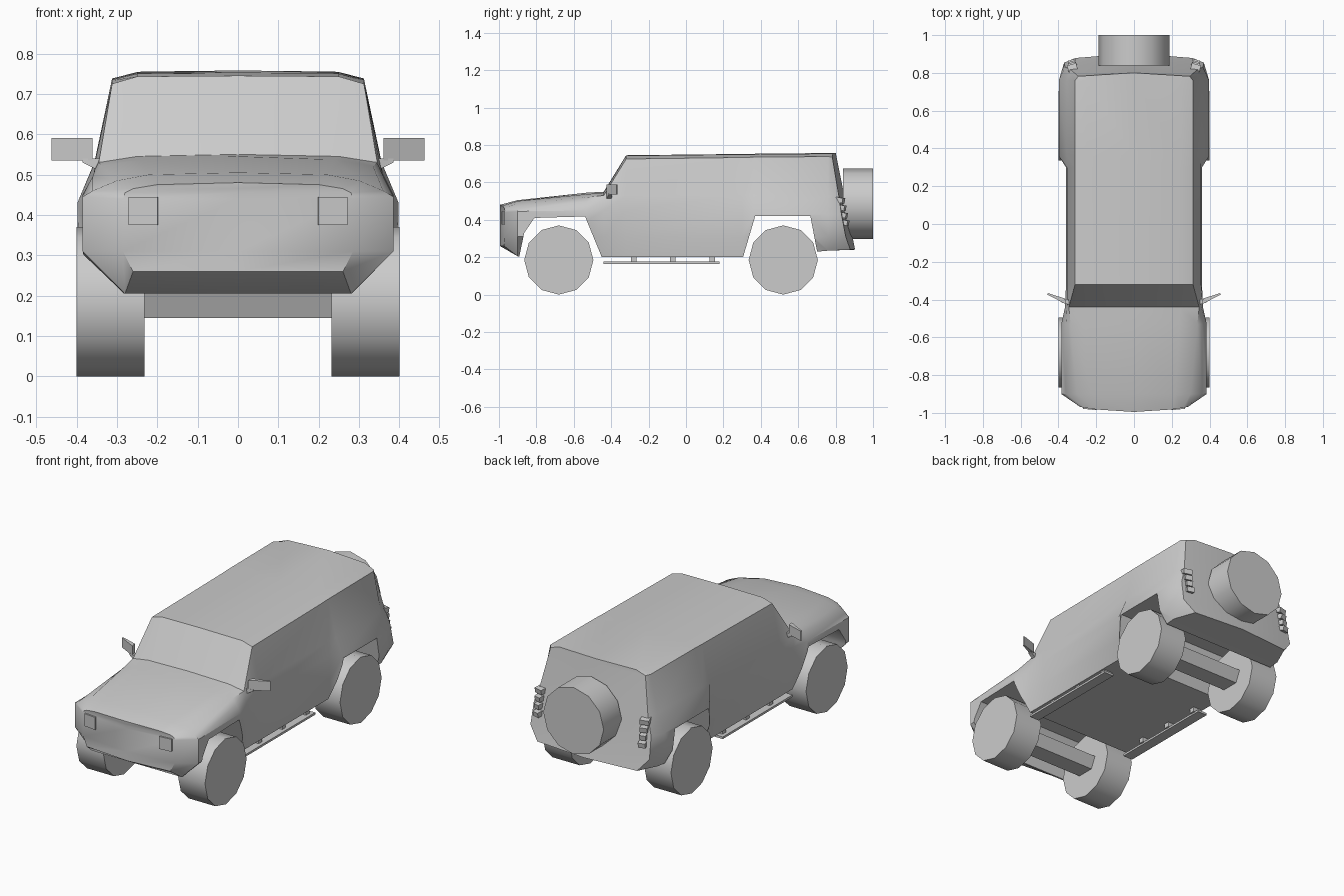
import bpy, bmesh
from math import radians

if "Cube" in bpy.data.objects:
    bpy.data.objects.remove(bpy.data.objects["Cube"])


def finish(name, bm, angle=35):
    bmesh.ops.remove_doubles(bm, verts=bm.verts, dist=1e-4)
    bmesh.ops.recalc_face_normals(bm, faces=bm.faces)
    me = bpy.data.meshes.new(name)
    bm.to_mesh(me)
    bm.free()
    ob = bpy.data.objects.new(name, me)
    bpy.context.collection.objects.link(ob)
    smooth(ob, angle)
    return ob


def smooth(ob, angle=35):
    bpy.ops.object.select_all(action='DESELECT')
    ob.select_set(True)
    bpy.context.view_layer.objects.active = ob
    bpy.ops.object.shade_smooth_by_angle(angle=radians(angle))


def loft(name, rings):
    """Skin closed rings of equal length."""
    bm = bmesh.new()
    rows = [[bm.verts.new(p) for p in r] for r in rings]
    n = len(rows[0])
    for a, b in zip(rows, rows[1:]):
        for i in range(n):
            j = (i + 1) % n
            bm.faces.new((a[i], a[j], b[j], b[i]))
    return bm


def prism(name, pts, lo, hi, axis):
    """Extrude a 2D outline along x (pts are y,z) or z (pts are x,y)."""
    put = (lambda p, t: (t, p[0], p[1])) if axis == 'x' else (lambda p, t: (p[0], p[1], t))
    rings = [[put(p, t) for p in pts] for t in (lo, hi)]
    bm = loft(name, rings)
    bm.verts.ensure_lookup_table()
    n = len(pts)
    bm.faces.new(bm.verts[:n])
    bm.faces.new(bm.verts[n:])
    return finish(name, bm)


def box(name, center, size, rot=(0, 0, 0)):
    bpy.ops.mesh.primitive_cube_add(size=1, location=center, rotation=rot)
    ob = bpy.context.object
    ob.name = name
    ob.scale = size
    return ob


def cylinder(name, center, radius, depth, rot):
    bpy.ops.mesh.primitive_cylinder_add(vertices=12, radius=radius, depth=depth,
                                        location=center, rotation=rot)
    ob = bpy.context.object
    ob.name = name
    smooth(ob)
    return ob


# Body: cross-sections from nose to tail
# y, bow, lean, floor z, floor x, lower x, flare x,z, belt x,z, shoulder x,z, roof x,z, top z
stations = [
    (-.995, .05, 0, .26, .26, .285, .285, .44, .28, .455, .26, .465, .20, .475, .48),
    (-.90, 0, 0, .205, .28, .385, .385, .445, .36, .46, .30, .485, .22, .50, .505),
    (-.53, 0, 0, .20, .36, .385, .385, .45, .36, .495, .335, .52, .24, .537, .545),
    (-.44, 0, 0, .20, .345, .36, .365, .45, .355, .51, .345, .53, .25, .545, .55),
    (-.32, 0, 0, .20, .345, .36, .36, .45, .355, .53, .312, .725, .25, .743, .745),
    (.30, 0, 0, .20, .345, .36, .36, .45, .355, .53, .312, .733, .25, .75, .752),
    (.36, 0, 0, .20, .36, .398, .398, .43, .356, .53, .312, .735, .25, .75, .753),
    (.76, 0, 0, .235, .36, .398, .398, .43, .356, .53, .312, .738, .25, .754, .757),
    (.80, -.04, .2, .24, .31, .37, .365, .43, .335, .53, .295, .735, .24, .755, .758),
]


def ring(st, flat=False):
    y, bow, lean, zb, x1, x2, x3, z3, x4, z4, x5, z5, x6, z6, zt = st
    half = [(0, zb), (x1, zb), (x2, .31), (x3, z3), (x4, z4), (x5, z5), (x6, z6), (0, zt)]
    full = half + [(-x, z) for x, z in half[-2:0:-1]]
    return [(0 if flat else x,
             y + (0 if flat else bow * (x / .39) ** 2) + lean * (.76 - z), z) for x, z in full]


rings = [ring(stations[0], True)] + [ring(s) for s in stations] + [ring(stations[-1], True)]
body = finish("body", loft("body", rings))

# Wheel arches cut through the body
arches = {
    "front_arch_cutter": [(-.90, .05), (-.89, .21), (-.865, .33), (-.81, .41),
                          (-.54, .418), (-.45, .20), (-.43, .05)],
    "rear_arch_cutter": [(.28, .05), (.305, .20), (.37, .42), (.665, .42), (.70, .235), (.71, .05)],
}
for name, pts in arches.items():
    cutter = prism(name, pts, -.6, .6, 'x')
    mod = body.modifiers.new(name, 'BOOLEAN')
    mod.object, mod.operation, mod.solver = cutter, 'DIFFERENCE', 'EXACT'
    bpy.context.view_layer.objects.active = body
    bpy.ops.object.modifier_apply(modifier=name)
    bpy.data.objects.remove(cutter)
smooth(body, 38)

# Axle beams and wheels
for end, y in (("front", -.68), ("rear", .52)):
    prism(end + "_axle_beam", [(y - .08, .21), (y - .05, .145), (y + .05, .145), (y + .08, .21)],
          -.235, .235, 'x')
    for side, s in (("left", 1), ("right", -1)):
        cylinder(f"{end}_{side}_wheel", (s * .316, y, .185), .185, .168, (0, radians(90), 0))

# Spare wheel on the tailgate
cylinder("spare_wheel", (0, .92, .485), .188, .16, (radians(90), 0, 0))

for side, s in (("left", 1), ("right", -1)):
    # Running board on three brackets
    box(side + "_running_board", (s * .325, -.13, .17), (.06, .62, .012))
    for y in (-.28, -.07, .14):
        box(side + "_step_bracket", (s * .31, y, .188), (.05, .03, .03))

    # Door mirror and its sloping arm
    prism(side + "_mirror", [(s * .36, -.425), (s * .462, -.372), (s * .455, -.366), (s * .365, -.395)],
          .535, .59, 'z')
    arm = prism(side + "_mirror_arm", [(s * .335, -.43), (s * .385, -.415), (s * .385, -.395),
                                       (s * .335, -.40)], .505, .54, 'z')
    for v in arm.data.vertices:
        if abs(v.co.x) > .36 and v.co.z < .52:
            v.co.z = .53

    # Square headlight
    box(side + "_headlight", (s * .234, -.972, .41), (.072, .02, .07), (0, 0, s * radians(6)))

    # Stacked tail lights
    for z, w in ((.505, .05), (.465, .04), (.425, .035), (.385, .04)):
        box(side + "_tail_light", (s * .325, .835 + .2 * (.45 - z), z), (w, .04, .028),
            (radians(-10), 0, -s * radians(15)))
